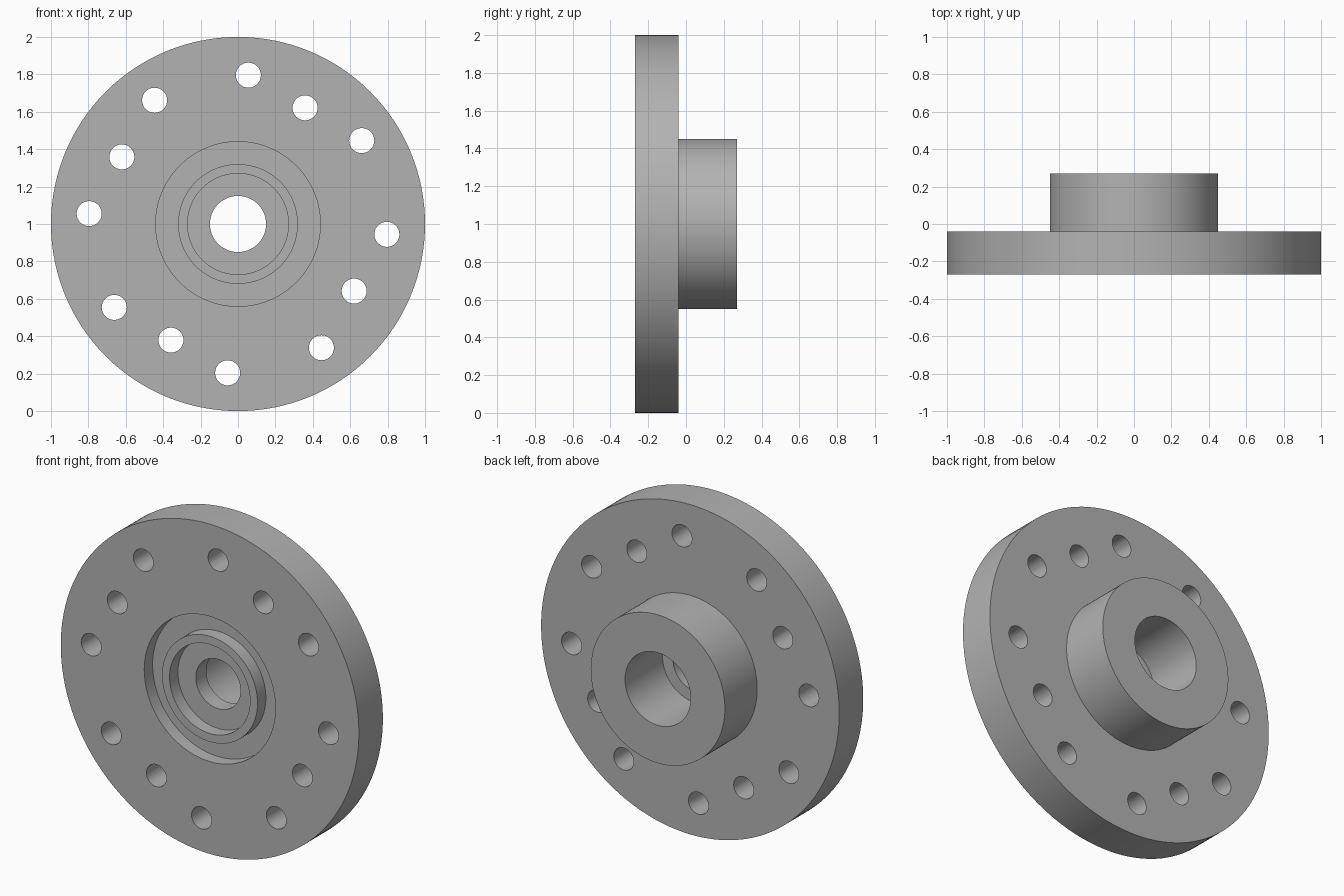
import bpy, bmesh, math
from mathutils import Matrix, Vector

if "Cube" in bpy.data.objects:
    bpy.data.objects.remove(bpy.data.objects["Cube"], do_unlink=True)

AXIS_HEIGHT = 1.0
FRONT, FLANGE_BACK, HUB_BACK = -0.27, -0.04, 0.27
RECESS, LIP_BACK = -0.19, -0.09

# Plain grey metal
metal = bpy.data.materials.new("grey_metal")
metal.use_nodes = True
grey = (0.45, 0.45, 0.45, 1)
metal.diffuse_color = grey
metal.node_tree.nodes["Principled BSDF"].inputs["Base Color"].default_value = grey


def add_object(name, bm):
    bmesh.ops.recalc_face_normals(bm, faces=bm.faces[:])
    mesh = bpy.data.meshes.new(name)
    bm.to_mesh(mesh)
    bm.free()
    obj = bpy.data.objects.new(name, mesh)
    obj.location.z = AXIS_HEIGHT
    bpy.context.collection.objects.link(obj)
    return obj


def lathe(name, profile, segments):
    """Revolve a closed (radius, y) profile around the y axis."""
    bm = bmesh.new()
    verts = [bm.verts.new((r, y, 0)) for r, y in profile]
    edges = [bm.edges.new((v, verts[i - 1])) for i, v in enumerate(verts)]
    bmesh.ops.spin(bm, geom=verts + edges, cent=(0, 0, 0), axis=(0, 1, 0),
                   angle=math.tau, steps=segments, use_merge=True)
    bmesh.ops.remove_doubles(bm, verts=bm.verts[:], dist=0.0001)
    return add_object(name, bm)


# Flange with rear hub, front ring groove, collar and stepped bore
flange = lathe("hub_flange", [
    (1.0, FRONT), (1.0, FLANGE_BACK),
    (0.45, FLANGE_BACK), (0.45, HUB_BACK),
    (0.22, HUB_BACK), (0.22, LIP_BACK),
    (0.15, LIP_BACK), (0.15, RECESS),
    (0.27, RECESS), (0.27, FRONT),
    (0.32, FRONT), (0.32, RECESS),
    (0.44, RECESS), (0.44, FRONT),
], 128)
flange.data.materials.append(metal)

# Bolt holes: four straight rows of three
bm = bmesh.new()
lay_along_y = Matrix.Rotation(math.pi / 2, 4, "X")
for row in range(4):
    turn = Matrix.Rotation(math.radians(30 + 90 * row), 4, "Y")
    for offset in (-0.35, 0, 0.35):
        centre = turn @ Vector((offset, -0.15, 0.717))
        bmesh.ops.create_cone(bm, cap_ends=True, segments=32,
                              radius1=0.067, radius2=0.067, depth=0.5,
                              matrix=Matrix.Translation(centre) @ lay_along_y)
cutter = add_object("bolt_hole_cutter", bm)
cutter.hide_render = True
cutter.data.materials.append(metal)

drill = flange.modifiers.new("bolt_holes", "BOOLEAN")
drill.operation = "DIFFERENCE"
drill.solver = "EXACT"
drill.object = cutter

bpy.ops.object.select_all(action="DESELECT")
flange.select_set(True)
bpy.context.view_layer.objects.active = flange
bpy.ops.object.modifier_apply(modifier=drill.name)
bpy.data.objects.remove(cutter, do_unlink=True)
bpy.ops.object.shade_smooth_by_angle(angle=math.radians(30))
